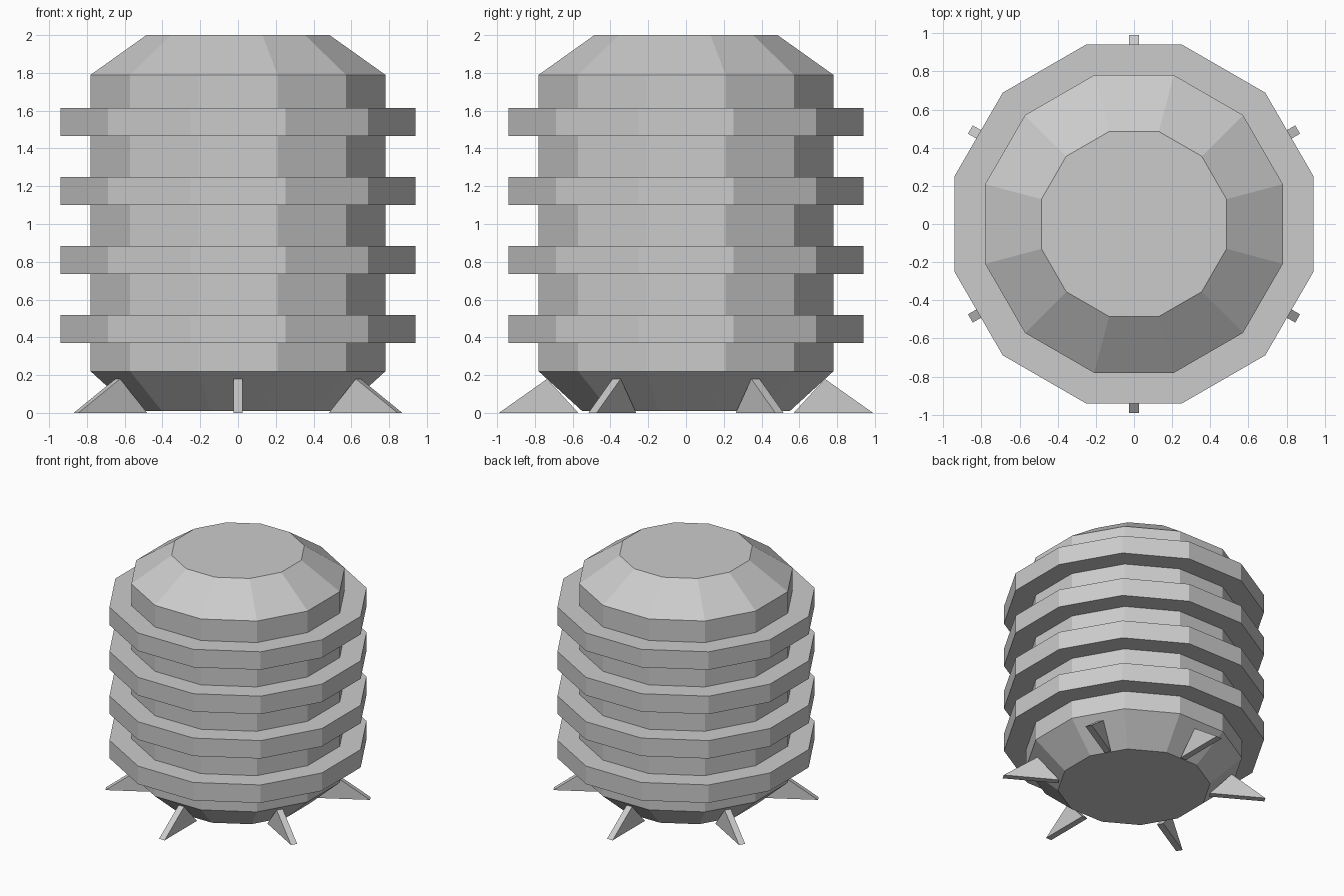
import bpy, math

if "Cube" in bpy.data.objects:
    bpy.data.objects.remove(bpy.data.objects["Cube"])

SIDES = 12
COS = math.cos(math.pi / SIDES)  # converts flat-to-flat distances to corner radii

grey = bpy.data.materials.new("plain grey")
grey.diffuse_color = (0.6, 0.6, 0.6, 1)
grey.use_nodes = True
grey.node_tree.nodes["Principled BSDF"].inputs["Base Color"].default_value = grey.diffuse_color


def make(name, verts, faces):
    mesh = bpy.data.meshes.new(name)
    mesh.from_pydata(verts, [], faces)
    mesh.materials.append(grey)
    obj = bpy.data.objects.new(name, mesh)
    bpy.context.collection.objects.link(obj)
    return obj


def lathe(name, profile, closed):
    """Turn (apothem, z) points, listed bottom to top on the outside, into a 12-sided solid."""
    n = len(profile)
    verts = []
    for i in range(SIDES):
        a = (i + 0.5) * math.tau / SIDES
        verts += [(r / COS * math.cos(a), r / COS * math.sin(a), z) for r, z in profile]
    faces = []
    for i in range(SIDES):
        p, q = i * n, (i + 1) % SIDES * n
        for k in range(n if closed else n - 1):
            m = (k + 1) % n
            faces.append((p + k, q + k, q + m, p + m))
    if not closed:  # flat end caps
        faces.append([i * n for i in reversed(range(SIDES))])
        faces.append([i * n + n - 1 for i in range(SIDES)])
    return make(name, verts, faces)


# Main body with tapered base and shoulder
lathe("body", [(0.55, 0.01), (0.78, 0.22), (0.78, 1.79), (0.485, 2.0)], False)

# Four projecting bands
for i in range(4):
    z = 0.37 + i * 0.365
    lathe(f"band_{i + 1}", [(0.775, z), (0.94, z), (0.94, z + 0.148), (0.775, z + 0.148)], True)

# Six wedge feet resting against the tapered base
FOOT = [(0.57, 0.0), (0.99, 0.0), (0.735, 0.18)]
for i in range(6):
    a = math.radians(30 + 60 * i)
    c, s = math.cos(a), math.sin(a)
    verts = [(r * c - w * s, r * s + w * c, z) for w in (-0.025, 0.025) for r, z in FOOT]
    make(f"foot_{i + 1}", verts,
         [(0, 1, 2), (5, 4, 3), (0, 3, 4, 1), (1, 4, 5, 2), (2, 5, 3, 0)])
